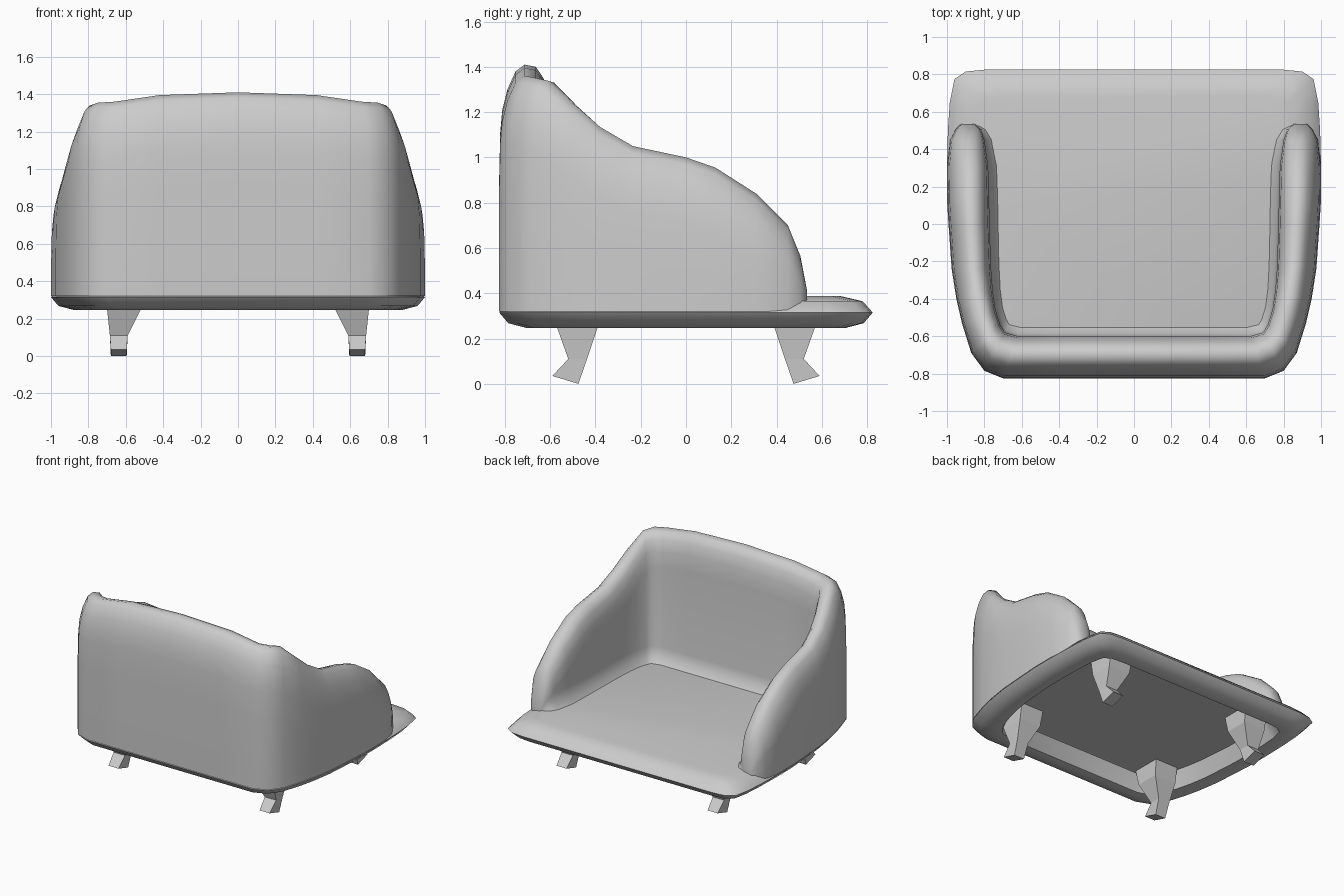
import bpy, bmesh

if "Cube" in bpy.data.objects:
    bpy.data.objects.remove(bpy.data.objects["Cube"])


def loft(name, rings, closed=True, cap=True, angle=None):
    """Skin equal-length rings of points into one mesh object."""
    bm = bmesh.new()
    vs = [[bm.verts.new(p) for p in r] for r in rings]
    n = len(rings[0])
    for a, b in zip(vs, vs[1:]):
        for i in range(n if closed else n - 1):
            j = (i + 1) % n
            bm.faces.new((a[i], a[j], b[j], b[i]))
    if cap:
        bm.faces.new(vs[0])
        bm.faces.new(vs[-1])
    bmesh.ops.recalc_face_normals(bm, faces=bm.faces)
    me = bpy.data.meshes.new(name)
    bm.to_mesh(me)
    bm.free()
    ob = bpy.data.objects.new(name, me)
    bpy.context.collection.objects.link(ob)
    if angle:
        bpy.ops.object.select_all(action='DESELECT')
        ob.select_set(True)
        bpy.context.view_layer.objects.active = ob
        bpy.ops.object.shade_smooth_by_angle(angle=angle)
    return ob


# Wall stations from arm front to middle of back: outer x,y, inner x,y, height
stations = [
    (.925, .535, .855, .535, .41),
    (.955, .505, .82, .505, .565),
    (.985, .45, .80, .45, .70),
    (1.0, .31, .78, .31, .84),
    (1.0, .13, .775, .13, .955),
    (.992, 0, .772, 0, 1.0),
    (.975, -.24, .765, -.23, 1.05),
    (.95, -.40, .755, -.36, 1.135),
    (.92, -.53, .74, -.46, 1.235),
    (.87, -.69, .715, -.54, 1.34),
    (.80, -.785, .69, -.58, 1.355),
    (.70, -.825, .62, -.60, 1.36),
    (.42, -.825, .42, -.60, 1.395),
    (0, -.825, 0, -.60, 1.41),
]
full = stations + [(-a, b, -c, d, h) for a, b, c, d, h in stations[-2::-1]]

# Wall cross-section: fraction from outer to inner face, drop below the crest
section = [(0, .5), (.02, .3), (.06, .2), (.16, .11), (.32, .03), (.5, 0),
           (.72, .01), (.87, .06), (.96, .14), (1, .26)]


def wall_ring(ox, oy, ix, iy, h):
    def at(t, z):
        return (ox + (ix - ox) * t, oy + (iy - oy) * t, z)
    ring = [at(0, .32)]
    scale = min(1, (h - .36) / .52)
    ring += [at(t, h - d * scale) for t, d in section]
    # fillet into the seat
    low = min(.5, h - .26 * scale - .005)
    ring += [at(1.0, low), at(1.06, .375 + (low - .375) * .4), at(1.25, .375)]
    return ring


loft("back_and_arms", [wall_ring(*s) for s in full], angle=1.1)

# Seat slab with rounded edge and hollow underside
half = [(.80, .825), (.90, .815), (.96, .775), (.985, .65), (.995, .5)]
half += [(s[0], s[1]) for s in stations[3:12]]
outline = half + [(-x, y) for x, y in reversed(half)]
profile = [(.22, .365), (.17, .25), (.12, .247), (.04, .268), (0, .315),
           (.045, .365), (.14, .387)]
loft("seat", [[(x * (1 - d), y * (1 - d / .825), z) for x, y in outline]
              for d, z in profile], angle=.9)

# Four splayed legs: x range, y range, z at inner and outer side
leg = [(.51, .70, .37, .59, .37, .37), (.52, .70, .39, .57, .25, .25),
       (.59, .685, .437, .52, .11, .11), (.595, .68, .475, .59, 0, .035)]
for sx, side in ((1, "right"), (-1, "left")):
    for sy, end in ((1, "seat_edge"), (-1, "backrest")):
        loft(f"{end}_{side}_leg",
             [[(sx * x0, sy * y0, za), (sx * x1, sy * y0, za),
               (sx * x1, sy * y1, zb), (sx * x0, sy * y1, zb)]
              for x0, x1, y0, y1, za, zb in leg])
